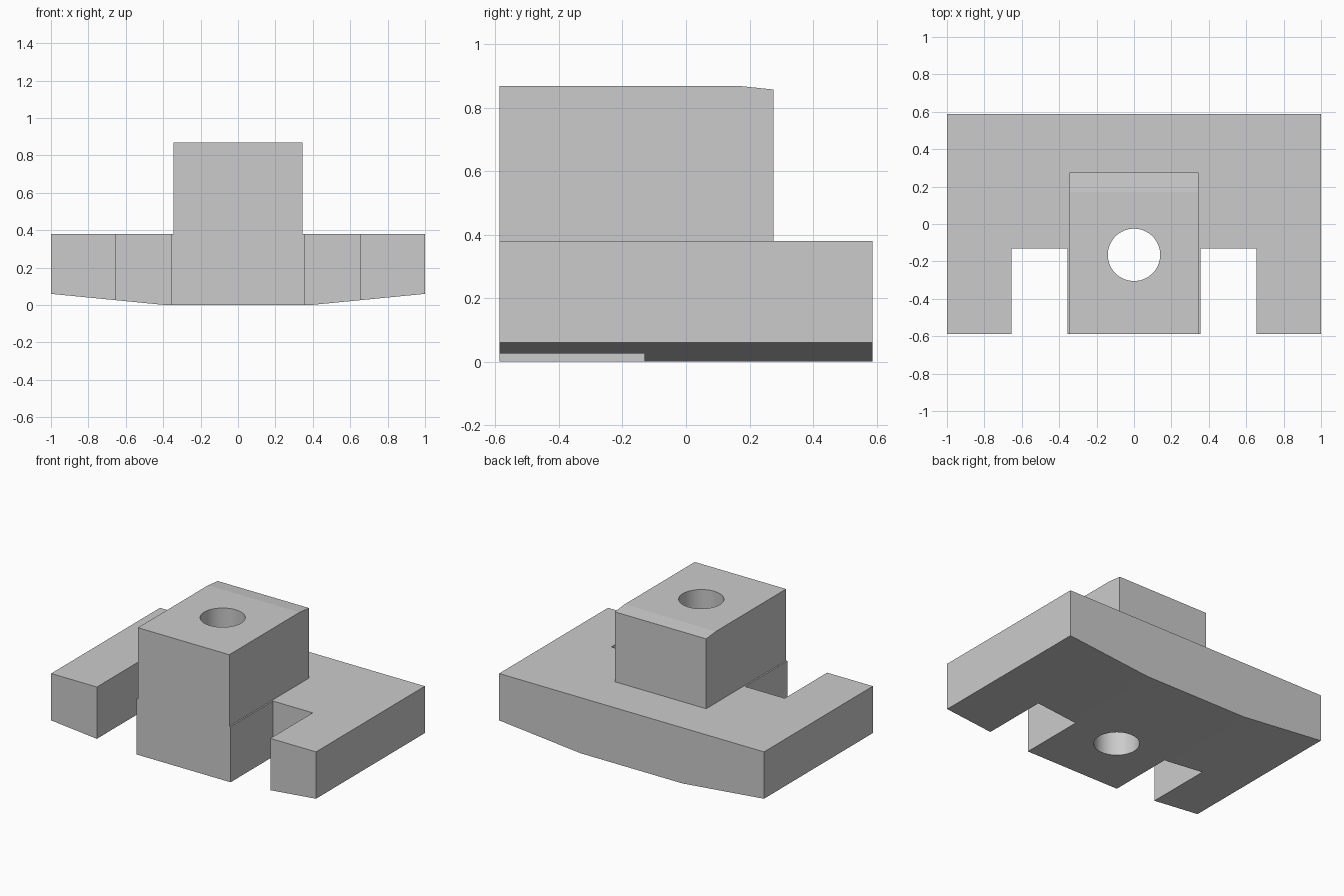
import bpy, bmesh
from mathutils import Vector

cube = bpy.data.objects.get("Cube")
if cube:
    bpy.data.objects.remove(cube, do_unlink=True)

grey = bpy.data.materials.new("plain grey")
grey.use_nodes = True
colour = (0.6, 0.6, 0.6, 1)
grey.diffuse_color = colour
grey.node_tree.nodes["Principled BSDF"].inputs["Base Color"].default_value = colour


def prism(name, points, direction):
    """Extrude a closed outline of 3D points along a vector."""
    bm = bmesh.new()
    face = bm.faces.new([bm.verts.new(p) for p in points])
    grown = bmesh.ops.extrude_face_region(bm, geom=[face])["geom"]
    verts = [v for v in grown if isinstance(v, bmesh.types.BMVert)]
    bmesh.ops.translate(bm, verts=verts, vec=Vector(direction))
    bmesh.ops.recalc_face_normals(bm, faces=bm.faces)
    mesh = bpy.data.meshes.new(name)
    bm.to_mesh(mesh)
    bm.free()
    mesh.materials.append(grey)
    obj = bpy.data.objects.new(name, mesh)
    bpy.context.collection.objects.link(obj)
    return obj


def cut(target, cutter):
    mod = target.modifiers.new(cutter.name, "BOOLEAN")
    mod.operation = "DIFFERENCE"
    mod.solver = "EXACT"
    mod.object = cutter
    cutter.hide_render = True
    cutter.hide_viewport = True


FRONT, BACK = -0.587, 0.587
BASE_TOP = 0.38

# Base plate with a shallow keel underneath
half = [(0.385, 0), (1, 0.06), (1, BASE_TOP)]
outline = half + [(-x, z) for x, z in reversed(half)]
base = prism("base_plate", [(x, FRONT, z) for x, z in outline], (0, BACK - FRONT, 0))

# Upright block with a slightly sloped rear top edge
side = [(FRONT, BASE_TOP), (0.275, BASE_TOP), (0.275, 0.857), (0.17, 0.868), (FRONT, 0.868)]
block = prism("upright_block", [(-0.345, y, z) for y, z in side], (0.69, 0, 0))

# Two open slots in the front edge
for sign, label in ((1, "left"), (-1, "right")):
    corners = [(0.355, -0.8), (0.655, -0.8), (0.655, -0.13), (0.355, -0.13)]
    slot = prism(label + "_slot_cutter", [(sign * x, y, -0.2) for x, y in corners], (0, 0, 0.8))
    cut(base, slot)

# Vertical round hole through block and base
bpy.ops.mesh.primitive_cylinder_add(vertices=64, radius=0.14, depth=2, location=(0, -0.165, 0.4))
hole = bpy.context.object
hole.name = "hole_cutter"
hole.data.materials.append(grey)
bpy.ops.object.shade_smooth_by_angle()
for part in (base, block):
    cut(part, hole)
